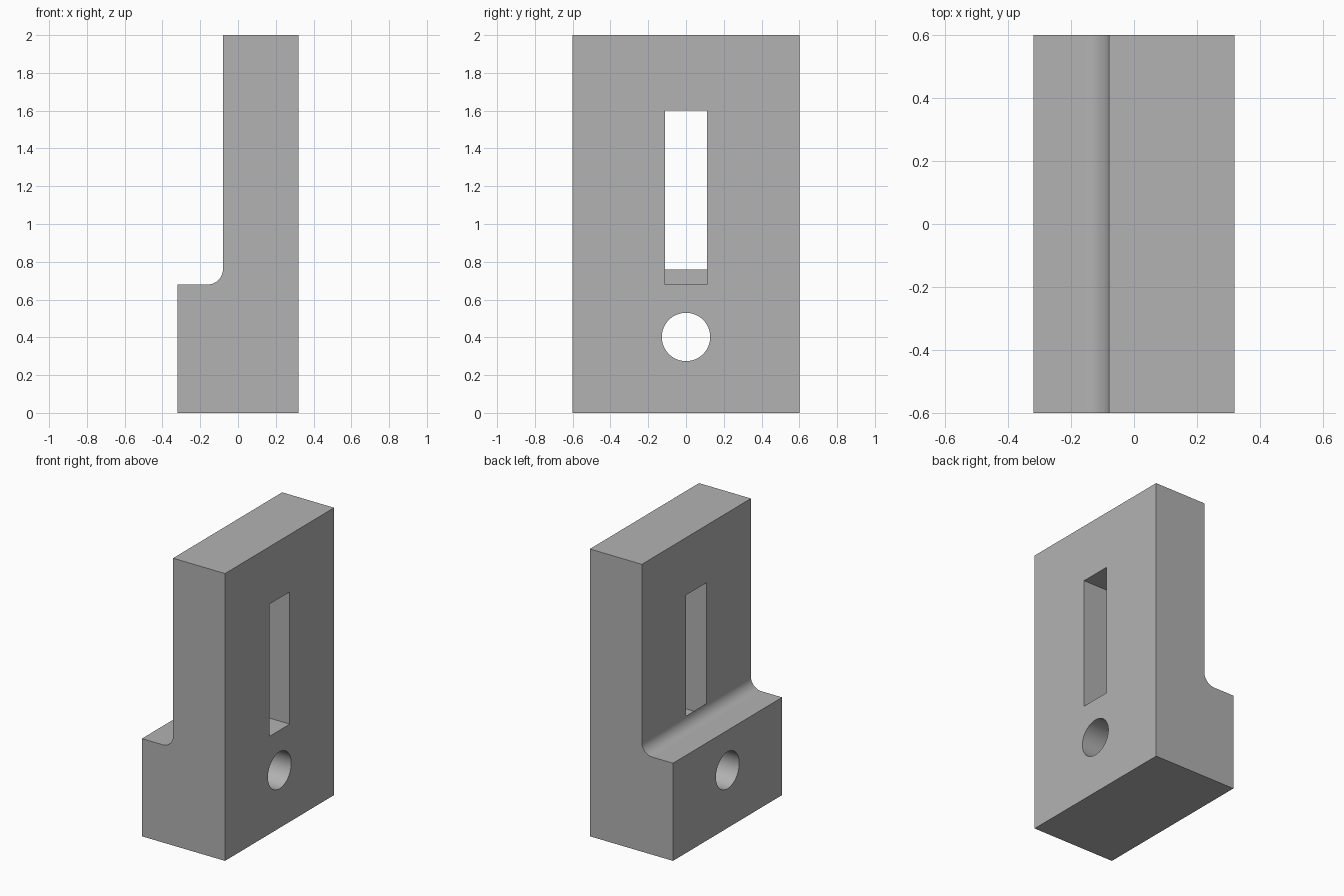
import bpy
import bmesh
from math import cos, sin, pi, radians

cube = bpy.data.objects.get("Cube")
if cube:
    bpy.data.objects.remove(cube, do_unlink=True)

WALL_X = -0.08      # step side of the upright plate
BACK_X = 0.32
STEP_Z = 0.68
FILLET = 0.08
HALF_Y = 0.6

grey = bpy.data.materials.new("plain_grey")
grey.use_nodes = True
colour = (0.448, 0.448, 0.448, 1)
grey.diffuse_color = colour
grey.node_tree.nodes["Principled BSDF"].inputs["Base Color"].default_value = colour


def prism(name, points, extrude):
    """Extrude a closed outline of 3D points along a vector."""
    bm = bmesh.new()
    face = bm.faces.new([bm.verts.new(p) for p in points])
    new = bmesh.ops.extrude_face_region(bm, geom=[face])["geom"]
    bmesh.ops.translate(bm, vec=extrude,
                        verts=[v for v in new if isinstance(v, bmesh.types.BMVert)])
    bmesh.ops.recalc_face_normals(bm, faces=bm.faces)
    mesh = bpy.data.meshes.new(name)
    bm.to_mesh(mesh)
    bm.free()
    mesh.materials.append(grey)
    obj = bpy.data.objects.new(name, mesh)
    bpy.context.collection.objects.link(obj)
    return obj


# Stepped body: side outline with a concave fillet in the corner
outline = [(BACK_X, 0), (BACK_X, 2), (WALL_X, 2), (WALL_X, STEP_Z + FILLET)]
steps = 16
for i in range(1, steps):
    a = pi / 2 * i / steps
    outline.append((WALL_X - FILLET + FILLET * cos(a), STEP_Z + FILLET - FILLET * sin(a)))
outline += [(WALL_X - FILLET, STEP_Z), (-BACK_X, STEP_Z), (-BACK_X, 0)]
body = prism("stepped_block", [(x, -HALF_Y, z) for x, z in outline], (0, 2 * HALF_Y, 0))

# Slot through the upright plate only, leaving the fillet standing as a lip
w = 0.112
slot = prism("slot_cutter",
             [(WALL_X, -w, STEP_Z), (WALL_X, w, STEP_Z), (WALL_X, w, 1.6), (WALL_X, -w, 1.6)],
             (0.5, 0, 0))

# Round hole through the thick base
r, sides = 0.128, 64
hole = prism("hole_cutter",
             [(-0.5, r * cos(2 * pi * i / sides), 0.402 + r * sin(2 * pi * i / sides))
              for i in range(sides)], (1, 0, 0))

for cutter in (slot, hole):
    mod = body.modifiers.new(cutter.name, 'BOOLEAN')
    mod.operation = 'DIFFERENCE'
    mod.solver = 'EXACT'
    mod.object = cutter
    cutter.hide_render = True
    cutter.hide_set(True)

# Apply the cuts, then smooth the round surfaces
bpy.ops.object.select_all(action='DESELECT')
body.select_set(True)
bpy.context.view_layer.objects.active = body
for mod in list(body.modifiers):
    bpy.ops.object.modifier_apply(modifier=mod.name)
for cutter in (slot, hole):
    bpy.data.objects.remove(cutter, do_unlink=True)
bpy.ops.object.shade_smooth_by_angle(angle=radians(30))
